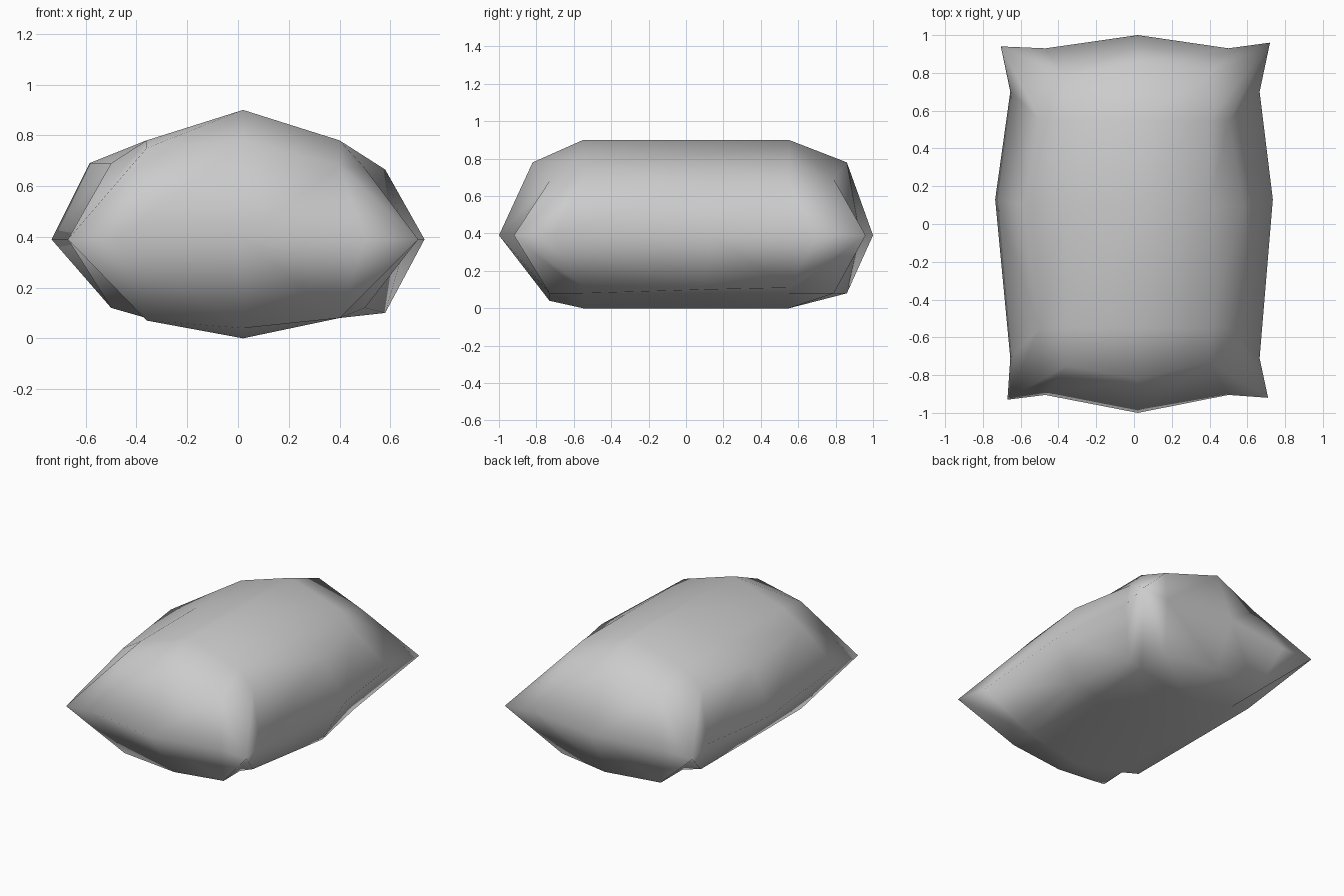
import bpy
import bmesh

if "Cube" in bpy.data.objects:
    bpy.data.objects.remove(bpy.data.objects["Cube"], do_unlink=True)

SEGMENTS = 4
SEAM_HEIGHT = 0.39
COLUMNS = (-0.36, 0.02, 0.4)
ROWS = (-0.55, 0.1, 0.55)

# Pinched outline of the seam, listed edge by edge
SEAM_FRONT = ((-0.67, -0.93), (-0.47, -0.905), (0.02, -1.0), (0.5, -0.905), (0.71, -0.92))
SEAM_BACK = ((-0.705, 0.94), (-0.47, 0.93), (0.02, 1.0), (0.5, 0.93), (0.72, 0.96))
SEAM_LEFT = ((0.665, -0.71), (0.735, 0.13), (0.665, 0.7))
SEAM_RIGHT = ((-0.655, -0.71), (-0.735, 0.13), (-0.655, 0.7))

# Shoulders: ends as (y, z) per column, sides as (x, z) per row, then the crown
UPPER = dict(front=((-0.75, 0.75), (-0.82, 0.78), (-0.73, 0.68)),
             back=((0.78, 0.69), (0.86, 0.78), (0.79, 0.69)),
             right=((-0.5, 0.69), (-0.585, 0.69), (-0.5, 0.69)),
             left=((0.5, 0.67), (0.58, 0.665), (0.5, 0.665)),
             crown=(0.78, 0.9, 0.78), folded_corner=(SEGMENTS - 1, 0))
LOWER = dict(front=((-0.73, 0.07), (-0.73, 0.04), (-0.73, 0.08)),
             back=((0.79, 0.08), (0.86, 0.08), (0.79, 0.08)),
             right=((-0.5, 0.12), (-0.5, 0.12), (-0.5, 0.12)),
             left=((0.5, 0.12), (0.58, 0.1), (0.5, 0.11)),
             crown=(0.08, 0.0, 0.08), folded_corner=None)


def seam_point(i, j):
    if j == 0:
        x, y = SEAM_FRONT[i]
    elif j == SEGMENTS:
        x, y = SEAM_BACK[i]
    else:
        x, y = (SEAM_RIGHT if i == 0 else SEAM_LEFT)[j - 1]
    return x, y, SEAM_HEIGHT


def panel_point(i, j, panel):
    if j in (0, SEGMENTS):
        return COLUMNS[i - 1], *panel["front" if j == 0 else "back"][i - 1]
    if i in (0, SEGMENTS):
        x, z = panel["right" if i == 0 else "left"][j - 1]
        return x, ROWS[j - 1], z
    return COLUMNS[i - 1], ROWS[j - 1], panel["crown"][i - 1]


# Border of the grid, in order around the pillow
n = SEGMENTS
border = ([(k, 0) for k in range(n)] + [(n, k) for k in range(n)]
          + [(n - k, n) for k in range(n)] + [(0, n - k) for k in range(n)])
corners = border[::n]

bm = bmesh.new()
seam = {key: bm.verts.new(seam_point(*key)) for key in border}

# Upper and lower panels, whose corners are the corners of the shared seam
for panel in (UPPER, LOWER):
    grid = {}
    for i in range(n + 1):
        for j in range(n + 1):
            key = (i, j)
            grid[key] = (seam[key] if key in corners
                         else bm.verts.new(panel_point(i, j, panel)))
    for i in range(n):
        for j in range(n):
            quad = [grid[i, j], grid[i + 1, j], grid[i + 1, j + 1], grid[i, j + 1]]
            tip = next((k for k in range(n) if quad[k] in seam.values()), None)
            if tip is None:
                bm.faces.new(quad)
                continue
            # Corner quads crease from the tip, or across it where folded
            turn = tip + 1 if (i, j) == panel["folded_corner"] else tip
            a, b, c, d = quad[turn % n:] + quad[:turn % n]
            bm.faces.new((a, b, c))
            bm.faces.new((a, c, d))
    # Skirt between the shoulder and the seam, pinched to triangles at corners
    for a, b in zip(border, border[1:] + border[:1]):
        bm.faces.new(dict.fromkeys((seam[a], seam[b], grid[b], grid[a])))

bmesh.ops.recalc_face_normals(bm, faces=bm.faces)
for face in bm.faces:
    face.smooth = True
mesh = bpy.data.meshes.new("pillow")
bm.to_mesh(mesh)
bm.free()
pillow = bpy.data.objects.new("pillow", mesh)
bpy.context.collection.objects.link(pillow)

# Plain grey cloth
cloth = bpy.data.materials.new("grey cloth")
cloth.use_nodes = True
colour = (0.6, 0.6, 0.6, 1)
cloth.diffuse_color = colour
cloth.node_tree.nodes["Principled BSDF"].inputs["Base Color"].default_value = colour
mesh.materials.append(cloth)
